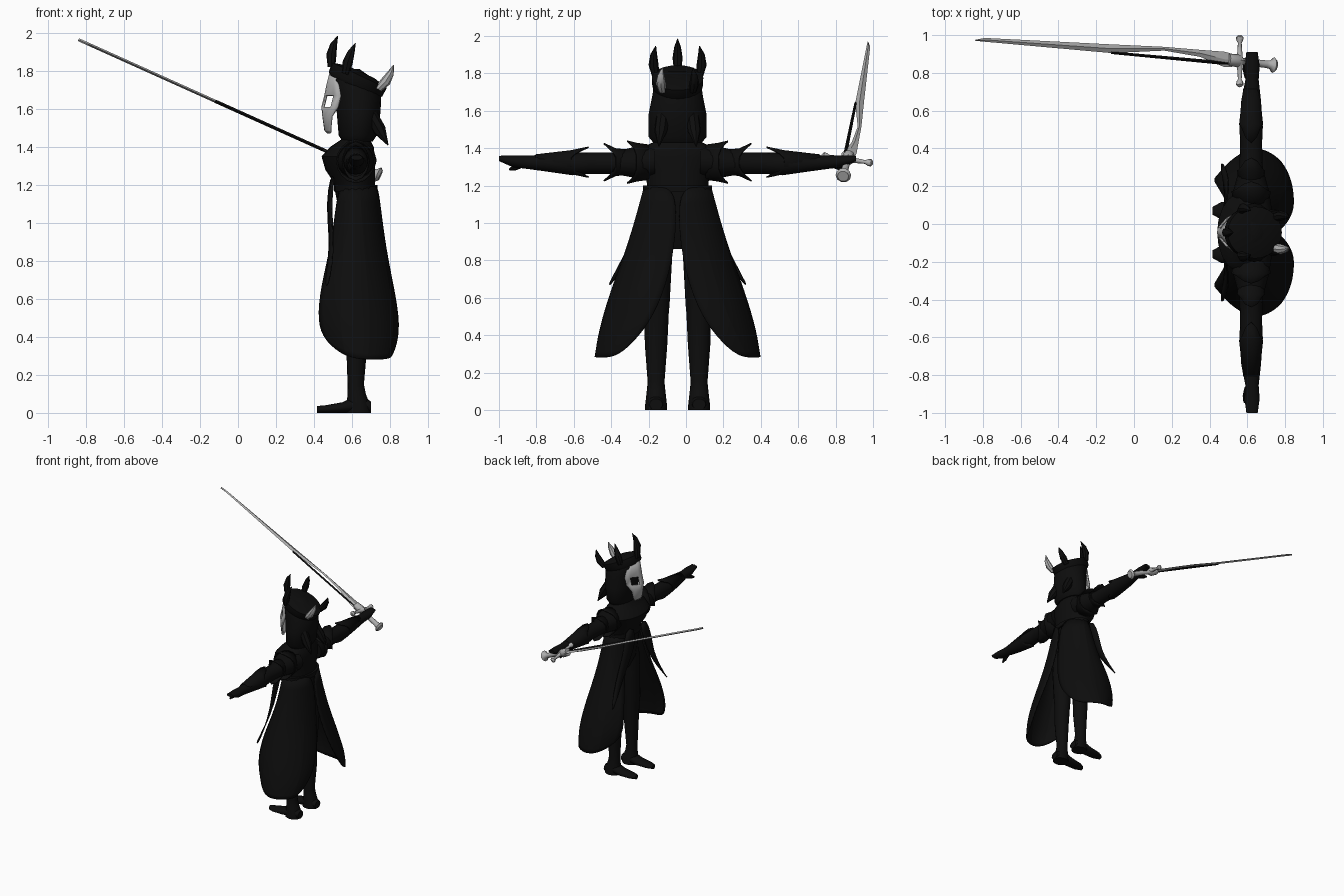
import bpy, bmesh, math
from mathutils import Vector

cube = bpy.data.objects.get("Cube")
if cube:
    bpy.data.objects.remove(cube)

CY = -0.045          # centre line of the figure, which faces -x
SIDES = ((1, "left"), (-1, "right"))


def material(name, value):
    m = bpy.data.materials.new(name)
    m.use_nodes = True
    color = (value, value, value, 1)
    m.diffuse_color = color
    m.node_tree.nodes["Principled BSDF"].inputs["Base Color"].default_value = color
    return m


BLACK = material("black cloth and armour", 0.004)
GREY = material("pale steel", 0.42)


def build(name, verts, faces, mat, thick=0, subdiv=0, angle=40):
    bm = bmesh.new()
    vs = [bm.verts.new(v) for v in verts]
    for f in faces:
        bm.faces.new([vs[i] for i in f])
    bmesh.ops.recalc_face_normals(bm, faces=bm.faces)
    me = bpy.data.meshes.new(name)
    bm.to_mesh(me)
    bm.free()
    me.materials.append(mat)
    ob = bpy.data.objects.new(name, me)
    bpy.context.collection.objects.link(ob)
    if subdiv:
        ob.modifiers.new("smooth", 'SUBSURF').levels = subdiv
        ob.modifiers["smooth"].render_levels = subdiv
    if thick:
        sol = ob.modifiers.new("thickness", 'SOLIDIFY')
        sol.thickness = thick
        sol.offset = 0
    bpy.ops.object.select_all(action='DESELECT')
    ob.select_set(True)
    bpy.context.view_layer.objects.active = ob
    bpy.ops.object.shade_smooth_by_angle(angle=math.radians(angle))
    return ob


def skin(name, rings, mat, caps=True, **kw):
    """Join closed rings of points into a skin."""
    n = len(rings[0])
    faces = [(r * n + i, r * n + (i + 1) % n, (r + 1) * n + (i + 1) % n, (r + 1) * n + i)
             for r in range(len(rings) - 1) for i in range(n)]
    if caps:
        faces += [tuple(range(n)), tuple(range((len(rings) - 1) * n, len(rings) * n))]
    return build(name, [p for r in rings for p in r], faces, mat, **kw)


def sheet(name, rows, mat, holes=(), **kw):
    """Open grid of points, with optional missing cells."""
    n = len(rows[0])
    faces = [(r * n + i, r * n + i + 1, (r + 1) * n + i + 1, (r + 1) * n + i)
             for r in range(len(rows) - 1) for i in range(n - 1) if (r, i) not in holes]
    return build(name, [p for r in rows for p in r], faces, mat, **kw)


def loft(name, axis, rings, mat, n=16):
    """Ellipses (position, centre a, centre b, radius a, radius b) along an axis."""
    out = []
    for pos, a, b, ra, rb in rings:
        ring = []
        for i in range(n):
            t = math.tau * i / n
            p = [a + ra * math.cos(t), b + rb * math.sin(t)]
            p.insert("xyz".index(axis), pos)
            ring.append(p)
        out.append(ring)
    return skin(name, out, mat)


def spindle(name, p0, p1, shape, mat, n=8, bend=(0, 0, 0)):
    """Turned shape of (fraction, radius) stations between two points."""
    p0, p1, bend = Vector(p0), Vector(p1), Vector(bend)
    d = (p1 - p0).normalized()
    u = d.cross((0, 0, 1) if abs(d.z) < 0.9 else (0, 1, 0)).normalized()
    w = d.cross(u)
    rings = []
    for t, r in shape:
        c = p0.lerp(p1, t) + bend * 4 * t * (1 - t)
        rings.append([c + (u * math.cos(math.tau * i / n) + w * math.sin(math.tau * i / n)) * r
                      for i in range(n)])
    return skin(name, rings, mat)


# Torso, pelvis and belt
loft("torso", "z", [(1.12, .62, CY, .10, .16), (1.22, .61, CY, .11, .165),
                    (1.28, .59, CY, .13, .19), (1.35, .58, CY, .14, .215),
                    (1.40, .60, CY, .115, .2), (1.44, .62, CY, .075, .11),
                    (1.52, .62, CY, .05, .06)], BLACK, 20)
loft("pelvis", "z", [(.86, .63, CY, .05, .07), (.95, .63, CY, .09, .14),
                     (1.14, .62, CY, .1, .165)], BLACK)
loft("belt", "z", [(1.165, .62, CY, .115, .185), (1.2, .62, CY, .115, .185)], BLACK, 20)


def spiked_cup(name, side, s0, r0, s1, r1, s2, r2):
    """Armour cone whose rim rises into points above and below."""
    n, rings = 16, [[], [], []]
    for i in range(n):
        t = math.tau * i / n
        k = abs(math.sin(t)) ** 4
        for ring, s, r in zip(rings, (s0, s1, s1 + (s2 - s1) * k), (r0, r1, r1 + (r2 - r1) * k)):
            ring.append((.62 + r * math.cos(t), CY + side * s, 1.325 + r * math.sin(t)))
    skin(name, rings, BLACK, caps=False, thick=.008)


for side, label in SIDES:
    # Arms with plated shoulders and cuffs
    arm = [(.12, .62, 1.33, .11, .085), (.22, .62, 1.325, .095, .085), (.34, .62, 1.32, .062, .058),
           (.47, .62, 1.32, .058, .058), (.56, .62, 1.315, .062, .06), (.7, .62, 1.32, .052, .045),
           (.81, .625, 1.325, .035, .035), (.88, .625, 1.33, .04, .032), (.955, .625, 1.345, .03, .014)]
    loft(label + "_arm", "y", [(CY + side * a[0],) + a[1:] for a in arm], BLACK)
    spiked_cup(label + "_shoulder_plate", side, .15, .09, .22, .1, .27, .112)
    spiked_cup(label + "_upper_arm_plate", side, .22, .06, .33, .07, .395, .1)
    spiked_cup(label + "_forearm_plate", side, .76, .038, .57, .06, .475, .08)
    spindle(label + "_thumb", (.60, CY + side * .82, 1.315), (.585, CY + side * .9, 1.285),
            ((0, .015), (.6, .016), (1, .006)), BLACK)

    # Legs and boots
    leg = [(1.0, .63, .09, .08, .075), (.8, .63, .105, .078, .075), (.56, .62, .113, .065, .07),
           (.52, .62, .113, .06, .066), (.35, .625, .115, .055, .06), (.15, .62, .115, .043, .045),
           (.1, .625, .115, .048, .05), (.03, .635, .115, .065, .058), (0, .635, .115, .066, .058)]
    loft(label + "_leg", "z", [(z, x, CY + side * s, rx, ry) for z, x, s, rx, ry in leg], BLACK)
    foot = [(.415, .018, .018, .02), (.46, .02, .02, .045), (.55, .028, .028, .052), (.64, .05, .05, .05),
            (.70, .03, .03, .035)]
    loft(label + "_boot", "x", [(x, CY + side * .115, z, w, h) for x, z, h, w in foot], BLACK)

    # Flaring coat panel, each row running from the back edge round to the front edge
    rows = [[(.735, .0, 1.19), (.72, .11, 1.19), (.64, .19, 1.19), (.56, .16, 1.19), (.53, .08, 1.19)],
            [(.77, .01, .87), (.77, .15, .87), (.66, .275, .87), (.55, .26, .87), (.50, .15, .9)],
            [(.83, .08, .6), (.83, .23, .6), (.69, .36, .62), (.53, .36, .65), (.44, .25, .67)],
            [(.85, .18, .42), (.84, .31, .4), (.70, .43, .4), (.53, .42, .42), (.42, .28, .48)],
            [(.81, .30, .3), (.79, .37, .28), (.68, .45, .28), (.57, .43, .29), (.46, .31, .38)]]
    sheet(label + "_coat_panel", [[(x, CY + side * s, z) for x, s, z in r] for r in rows],
          BLACK, thick=.012, subdiv=2)

    # Pointed front tail hanging from the chest
    tail = [(.49, .03, .14, 1.25), (.465, .06, .18, 1.1), (.485, .16, .235, .93),
            (.475, .27, .31, .78), (.455, .365, .37, .665)]
    sheet(label + "_front_tail", [[(x, CY + side * a, z), (x + .02, CY + side * b, z)]
                                  for x, a, b, z in tail], BLACK, thick=.008, subdiv=1)

    # Pointed lock at the back of the hood
    spindle(label + "_hood_point", (.70, CY + side * .08, 1.57), (.79, CY + side * .1, 1.41),
            ((0, .035), (.5, .035), (1, .003)), BLACK)

# Hood
loft("hood", "z", [(1.43, .63, CY, .08, .13), (1.46, .63, CY, .1, .155), (1.58, .635, CY, .115, .155),
                   (1.68, .63, CY, .125, .135), (1.75, .61, CY, .115, .125),
                   (1.81, .57, CY, .07, .08)], BLACK, 20)

# Tilted crown: local u runs back, w runs up
TILT = math.radians(25)
U, V, W = Vector((math.cos(TILT), 0, -math.sin(TILT))), Vector((0, 1, 0)), \
    Vector((math.sin(TILT), 0, math.cos(TILT)))
C = Vector((.625, CY, 1.745))


def crown_point(deg, r, h):
    t = math.radians(deg)
    return C + U * (.155 * r * math.cos(t)) + V * (.135 * r * math.sin(t)) + W * h


skin("crown", [[crown_point(i * 15, r, h) for i in range(24)]
               for r, h in ((.92, -.03), (1, -.015), (1.02, .035), (.9, .04), (.5, .055))], BLACK)
HORN = ((0, .02), (.35, .027), (.7, .018), (1, .002))
for name, deg, length, lean, mat in (("front", 180, .165, -.04, BLACK),
                                     ("left", 118, .17, -.02, BLACK), ("right", -118, .17, -.02, BLACK),
                                     ("rear_left", 38, .15, .02, BLACK), ("rear_right", -38, .15, .02, GREY)):
    base = crown_point(deg, .98, .01)
    spindle(name + "_crown_horn", base, base + W * length + U * lean, HORN, mat,
            bend=(base - C).normalized() * .015)

# Face mask with open eyes
mask = [(.492, .05, 1.81), (.47, .085, 1.72), (.46, .095, 1.67), (.445, .095, 1.61),
        (.45, .07, 1.56), (.46, .055, 1.49), (.475, .04, 1.475)]
cols = (-1, -.75, -.25, 0, .25, .75, 1)
sheet("face_mask", [[(x + 9 * (w * c) ** 2, CY + w * c, z) for c in cols] for x, w, z in mask],
      GREY, holes={(2, 1), (2, 4)}, thick=.012)


# Sword, held in the left hand
def on_sword(x, y, lift=0):
    return (x + lift * .41, y, 1.335 + (.56 - x) * .45 + lift * .91)


def blade(name, upper, lower, half, mat):
    """Diamond section blade between two edge lines of equal length."""
    rings = []
    for (xa, ya), (xb, yb) in zip(upper, lower):
        mid, my = (xa + xb) / 2, (ya + yb) / 2
        rings.append([on_sword(xa, ya), on_sword(mid, my, half), on_sword(xb, yb), on_sword(mid, my, -half)])
    skin(name, rings, mat, angle=15)


blade("sword_blade",
      [(.56, .89), (.48, .912), (.35, .922), (.16, .938), (-.12, .951), (-.79, .985), (-.84, .975)],
      [(.56, .835), (.48, .83), (.35, .885), (.16, .918), (-.12, .905), (-.79, .965), (-.84, .97)],
      .008, GREY)
blade("sword_dark_edge", [(.5, .86), (-.12, .914)], [(.5, .84), (-.12, .9)], .009, BLACK)
spindle("sword_guard", (.56, .725, 1.36), (.56, 1.0, 1.32),
        ((0, .008), (.04, .02), (.1, .018), (.15, .01), (.42, .015), (.5, .03), (.58, .015),
         (.85, .01), (.9, .018), (.96, .02), (1, .008)), GREY)
spindle("sword_grip", on_sword(.5, .87), on_sword(.75, .84),
        ((0, .03), (.2, .035), (.3, .018), (.8, .02), (.88, .022), (.95, .042), (1, .03)), GREY, 10)
